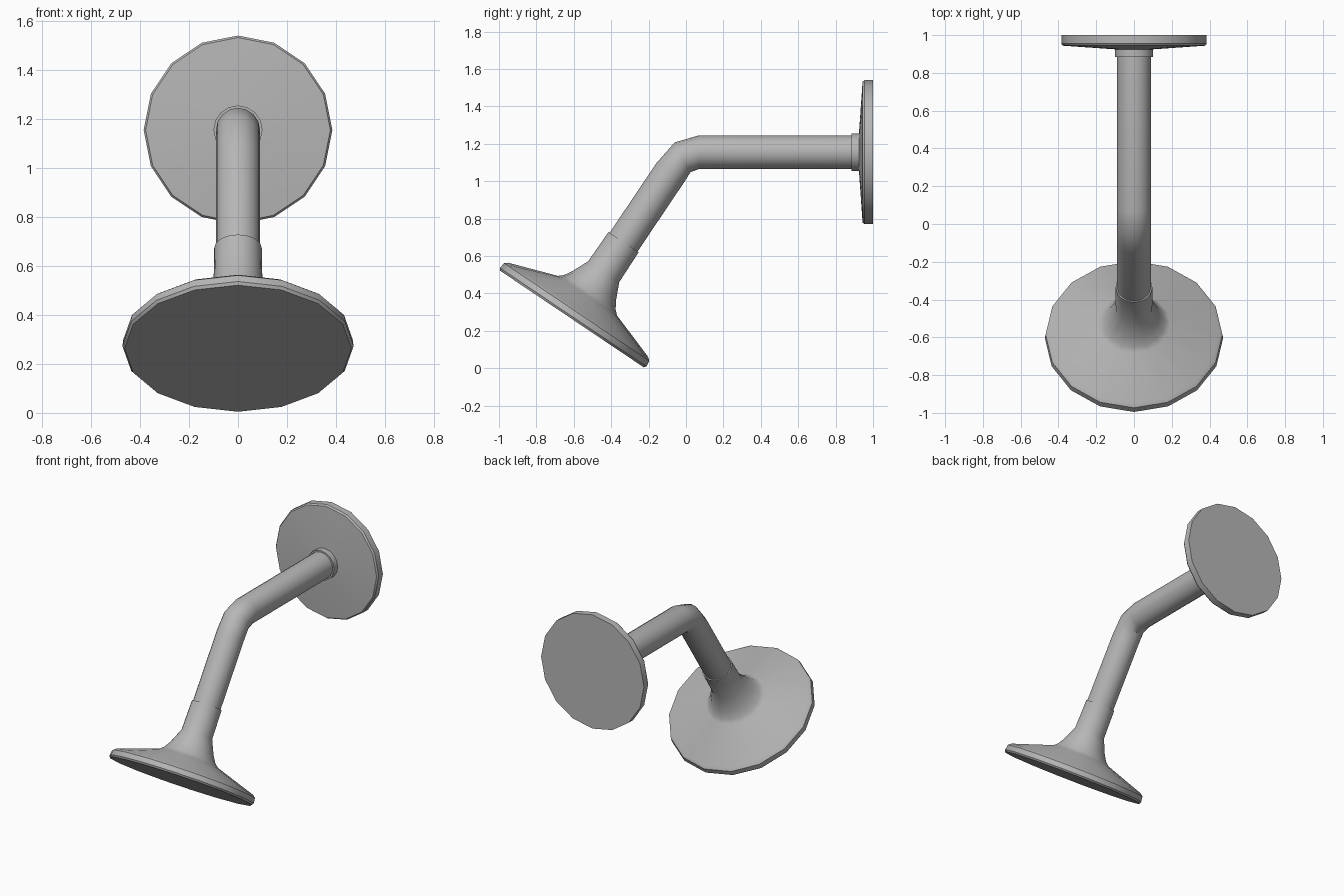
import bpy, bmesh, math
from mathutils import Vector

cube = bpy.data.objects.get("Cube")
if cube:
    bpy.data.objects.remove(cube)

SIDES = 16


def material(name, grey):
    m = bpy.data.materials.new(name)
    m.use_nodes = True
    color = (grey, grey, grey, 1)
    m.diffuse_color = color
    m.node_tree.nodes["Principled BSDF"].inputs["Base Color"].default_value = color
    return m


metal = material("brushed grey metal", 0.47)


def skin(name, rings):
    """Bridge a list of (centre, axis, radius) rings and cap both ends."""
    bm = bmesh.new()
    side = Vector((1, 0, 0))
    loops = []
    for centre, axis, radius in rings:
        up = side.cross(axis)
        angles = [math.tau * i / SIDES for i in range(SIDES)]
        loops.append([bm.verts.new(centre + radius * (side * math.cos(a) + up * math.sin(a)))
                      for a in angles])
    for a, b in zip(loops, loops[1:]):
        for i in range(SIDES):
            j = (i + 1) % SIDES
            bm.faces.new((a[i], a[j], b[j], b[i]))
    bm.faces.new(loops[0])
    bm.faces.new(loops[-1])
    bmesh.ops.recalc_face_normals(bm, faces=bm.faces)
    mesh = bpy.data.meshes.new(name)
    bm.to_mesh(mesh)
    bm.free()
    mesh.materials.append(metal)
    obj = bpy.data.objects.new(name, mesh)
    bpy.context.collection.objects.link(obj)
    bpy.ops.object.select_all(action='DESELECT')
    obj.select_set(True)
    bpy.context.view_layer.objects.active = obj
    bpy.ops.object.shade_smooth_by_angle(angle=math.radians(32))
    return obj


def lathe(name, origin, axis, profile):
    """Revolve (radius, distance along axis) points."""
    return skin(name, [(origin + axis * t, axis, r) for r, t in profile])


# Main directions: out of the wall, and up the tilted head
wall = Vector((0, 1, 1.155))
out = Vector((0, -1, 0))
head = Vector((0, -0.61, 0.263))
tilt = Vector((0, 0.558, 0.83)).normalized()

# Wall plate with a shallow cone front, and its collar
lathe("wall_plate", wall, out,
      [(0.385, 0), (0.385, 0.045), (0.377, 0.056), (0.09, 0.076)])
lathe("wall_collar", wall, out, [(0.1, 0.06), (0.1, 0.115)])

# Bent pipe
bend = (out - tilt).normalized()
skin("bent_pipe", [
    (Vector((0, 0.94, 1.155)), out, 0.09),
    (Vector((0, 0.07, 1.155)), out, 0.09),
    (Vector((0, -0.018, 1.128)), bend, 0.09),
    (head + tilt * 0.945, -tilt, 0.09),
    (head + tilt * 0.44, -tilt, 0.09),
])

# Shower head: rim, flared cone, neck and sleeve
lathe("shower_head", head, tilt,
      [(0.463, 0), (0.472, 0.012), (0.468, 0.045), (0.45, 0.06), (0.19, 0.15),
       (0.166, 0.172), (0.14, 0.215), (0.1, 0.305), (0.097, 0.495)])
